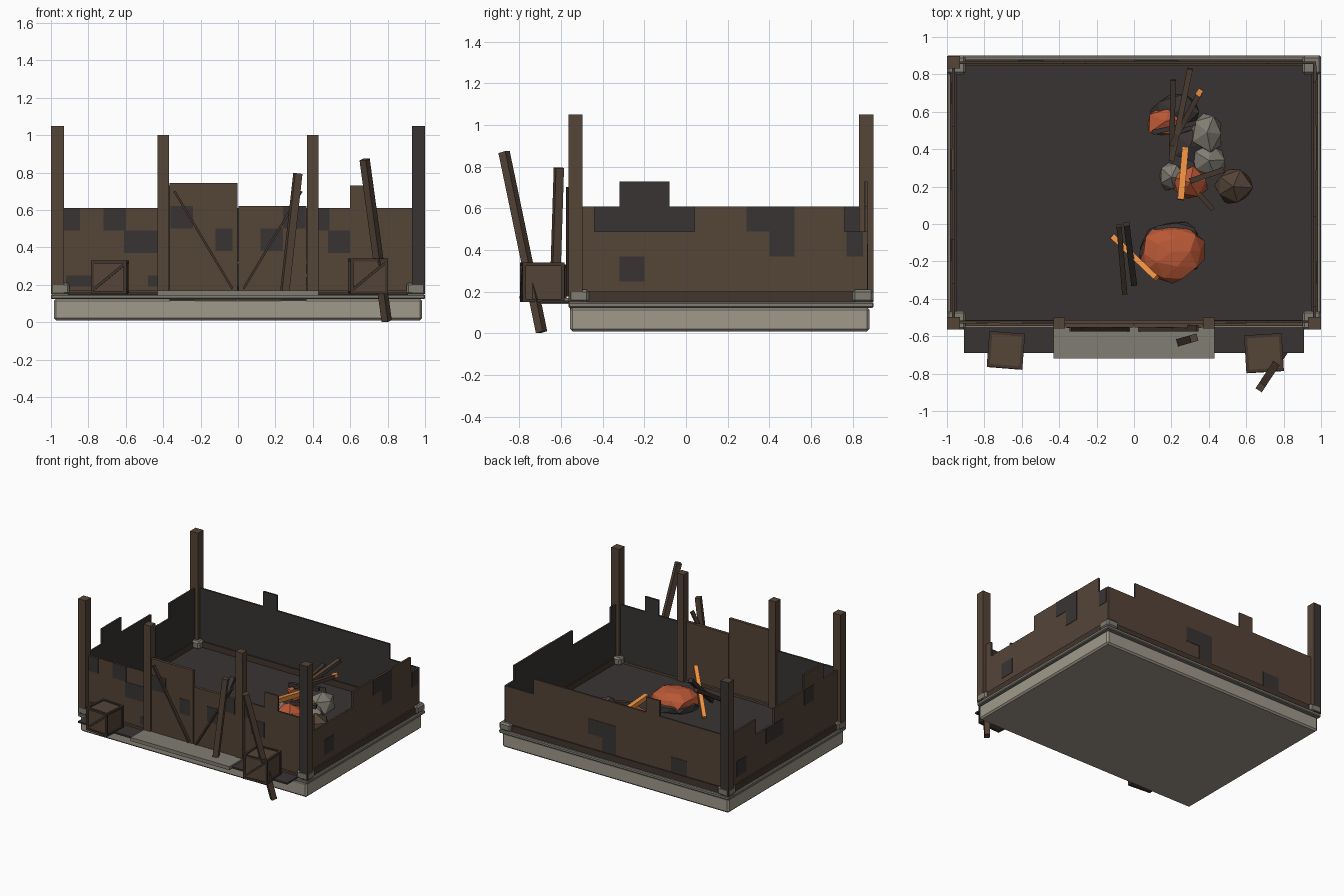
import bpy, bmesh, math, random
from mathutils import Vector, Matrix

if "Cube" in bpy.data.objects:
    bpy.data.objects.remove(bpy.data.objects["Cube"])

random.seed(4)


def mat(name, rgb):
    m = bpy.data.materials.new(name)
    m.diffuse_color = (*rgb, 1)
    m.use_nodes = True
    m.node_tree.nodes["Principled BSDF"].inputs["Base Color"].default_value = m.diffuse_color
    return m


WOOD = mat("wood", (.09, .058, .039))
DARKWOOD = mat("dark_wood", (.055, .036, .026))
CHAR = mat("charred", (.041, .034, .033))
STONE = mat("stone", (.35, .32, .26))
GREY = mat("grey_stone", (.22, .205, .17))
EMBER = mat("ember", (.48, .095, .036))
FLAME = mat("glowing_wood", (.87, .29, .055))


def finish(name, bm, m):
    bmesh.ops.recalc_face_normals(bm, faces=bm.faces)
    me = bpy.data.meshes.new(name)
    bm.to_mesh(me)
    bm.free()
    me.materials.append(m)
    ob = bpy.data.objects.new(name, me)
    bpy.context.collection.objects.link(ob)
    return ob


def box(name, x0, x1, y0, y1, z0, z1, m, bevel=0, rot=0):
    """Axis-aligned box, optionally turned about its own vertical axis."""
    bm = bmesh.new()
    bmesh.ops.create_cube(bm, size=1)
    bmesh.ops.scale(bm, vec=(x1 - x0, y1 - y0, z1 - z0), verts=bm.verts)
    ob = finish(name, bm, m)
    ob.location = ((x0 + x1) / 2, (y0 + y1) / 2, (z0 + z1) / 2)
    ob.rotation_euler.z = rot
    if bevel:
        b = ob.modifiers.new("bevel", 'BEVEL')
        b.width, b.segments = bevel, 1
    return ob


def beam(name, a, b, w, m, d=None):
    """Square bar running from point a to point b."""
    a, b = Vector(a), Vector(b)
    bm = bmesh.new()
    bmesh.ops.create_cube(bm, size=1)
    bmesh.ops.scale(bm, vec=(w, d or w, (b - a).length), verts=bm.verts)
    ob = finish(name, bm, m)
    q = (b - a).to_track_quat('Z', 'Y')
    ob.matrix_world = Matrix.Translation((a + b) / 2) @ q.to_matrix().to_4x4()
    return ob


def plate(name, steps, bottom, axis, p0, p1, m):
    """Wall sheet with a stepped top; steps are (start, end, height)."""
    pts = [(steps[0][0], bottom)]
    for s, e, h in steps:
        pts += [(s, h), (e, h)]
    pts.append((steps[-1][1], bottom))
    bm = bmesh.new()
    vs = [bm.verts.new((u, p0, z) if axis == 'y' else (p0, u, z)) for u, z in pts]
    f = bm.faces.new(vs)
    r = bmesh.ops.extrude_face_region(bm, geom=[f])
    off = (0, p1 - p0, 0) if axis == 'y' else (p1 - p0, 0, 0)
    bmesh.ops.translate(bm, vec=off, verts=[v for v in r['geom'] if isinstance(v, bmesh.types.BMVert)])
    return finish(name, bm, m)


def wall(name, steps, axis, pos, out, patches):
    """Brown outside, charred lining inside, charred patches outside."""
    plate(name, steps, .15, axis, pos, pos - out * .007, WOOD)
    plate(name + "_lining", steps, .15, axis, pos - out * .007, pos - out * .014, CHAR)
    for u0, u1, z0, z1 in patches:
        plate(name + "_patch", [(u0, u1, z1)], z0, axis, pos, pos + out * .003, CHAR)


def rock(name, c, r, m):
    bm = bmesh.new()
    bmesh.ops.create_icosphere(bm, subdivisions=2 if r[0] > .15 else 1, radius=1)
    for v in bm.verts:
        v.co *= random.uniform(.85, 1.12)
        v.co = Vector((v.co.x * r[0], v.co.y * r[1], v.co.z * r[2]))
    ob = finish(name, bm, m)
    ob.location = c
    ob.rotation_euler.z = random.uniform(-.2, .2)


# Foundation, slab, floor, step and porch strips
box("foundation", -.985, .985, -.557, .88, .01, .125, STONE, .012)
box("slab", -1, 1, -.565, .9, .123, .15, GREY, .006)
box("floor", -.955, .955, -.515, .85, .149, .154, CHAR)
box("step", -.43, .43, -.72, -.54, .142, .17, GREY)
for s in (-1, 1):
    box("porch_strip", min(s * .43, s * .91), max(s * .43, s * .91), -.69, -.55, .145, .158, CHAR)

# Sill beams
for s in (-1, 1):
    box("side_sill", s * .967 - .017, s * .967 + .017, -.545, .88, .15, .2, DARKWOOD)
box("front_sill", -.95, .95, -.545, -.512, .15, .17, WOOD)
box("back_sill", -.95, .95, .846, .88, .15, .2, DARKWOOD)

# Burnt stepped walls
wall("front_wall_left", [(-.96, -.37, .61)], 'y', -.53, -1,
     [(-.93, -.845, .49, .61), (-.72, -.6, .49, .61), (-.61, -.43, .37, .49),
      (-.92, -.78, .19, .25), (-.48, -.43, .19, .25)])
wall("front_wall_right", [(.37, .6, .61), (.6, .72, .73), (.72, .96, .61)], 'y', -.53, -1,
     [(.43, .49, .49, .61), (.48, .6, .37, .49)])
wall("back_wall", [(-.96, -.38, .61), (-.38, -.26, .73), (-.26, .72, .61), (.72, .96, .49)], 'y', .87, 1,
     [(0, .24, .31, .43), (0, .12, .19, .31), (-.62, -.48, .2, .32)])
wall("right_wall", [(-.53, -.44, .61), (-.44, .04, .49), (.04, .76, .61), (.76, .87, .49)], 'x', .972, 1,
     [(-.32, -.2, .25, .37), (.29, .52, .49, .61), (.4, .52, .37, .49), (.77, .85, .37, .49)])
wall("left_wall", [(-.53, -.32, .61), (-.32, -.08, .73), (-.08, .29, .61), (.29, .52, .49), (.52, .87, .61)],
     'x', -.972, -1, [(.18, .4, .37, .49), (.64, .76, .25, .37), (-.2, -.08, .49, .61)])

# Corner stones and posts (the back right post has burnt away)
for x in (-1, 1):
    for y in (-.515, .85):
        box("corner_stone", x * .95 - .05, x * .95 + .05, y - .05, y + .05, .148, .21, GREY, .012)
        if x < 0 or y < 0:
            py = -.53 if y < 0 else .865
            post = box("corner_post", x * .965 - .034, x * .965 + .034, py - .034, py + .034, .15, 1.05, WOOD)
            post.data.materials.append(CHAR)
            for f in post.data.polygons:
                if (x > 0 and f.normal.y < -.5) or (x < 0 and y > 0 and f.normal.y > .5):
                    f.material_index = 1

# Doorway posts, door leaves and diagonal braces
for s in (-1, 1):
    box("door_post", s * .4 - .03, s * .4 + .03, -.56, -.5, .15, 1.0, WOOD)
    top = .745 if s < 0 else .62
    box("door_leaf", min(0, s * .37) + .003, max(0, s * .37) - .003, -.553, -.53, .11, top, WOOD)
    beam("door_brace", (s * .34, -.558, .7), (s * .03, -.558, .18), .035, DARKWOOD, .012)
    for x0, x1, z0, z1 in ((.24, .36, .5, .62), (.03, .12, .38, .5), (.23, .36, .11, .14)):
        if s > 0 and x0 < .1:
            x0, x1 = .12, .24
        box("door_patch", min(s * x0, s * x1), max(s * x0, s * x1), -.556, -.552, z0, z1, CHAR)

# Crates with edge frames and a diagonal slat
for cx, cy, w, h, rot in ((-.685, -.675, .175, .172, -.08), (.695, -.69, .185, .182, .06)):
    M = Matrix.Translation((cx, cy, .15)) @ Matrix.Rotation(rot, 4, 'Z')
    box("crate", cx - w / 2, cx + w / 2, cy - w / 2, cy + w / 2, .152, .15 + h, WOOD, rot=rot)
    k = w / 2
    for a in (-k, k):
        for b in (-k, k):
            beam("crate_frame", M @ Vector((a, b, 0)), M @ Vector((a, b, h + .008)), .016, DARKWOOD)
        for z in (.008, h):
            beam("crate_frame", M @ Vector((a, -k, z)), M @ Vector((a, k, z)), .016, DARKWOOD)
            beam("crate_frame", M @ Vector((-k, a, z)), M @ Vector((k, a, z)), .016, DARKWOOD)
    beam("crate_slat", M @ Vector((-k, -k - .003, .02)), M @ Vector((k, -k - .003, h - .01)), .014, DARKWOOD)

# Fallen timbers leaning at the front
beam("leaning_timber", (.25, -.63, .165), (.32, -.61, .795), .04, WOOD)
beam("leaning_timber", (.795, -.693, .006), (.677, -.873, .87), .04, WOOD)

# Rubble heaps inside
for c, r, m in (
        ((.2, -.15, .19), (.175, .155, .1), EMBER), ((.2, -.13, .165), (.185, .155, .06), CHAR),
        ((.17, .55, .19), (.12, .09, .08), EMBER), ((.23, .6, .18), (.15, .11, .07), CHAR),
        ((.39, .49, .2), (.1, .11, .09), GREY), ((.4, .34, .18), (.11, .1, .07), GREY),
        ((.53, .2, .18), (.11, .1, .08), WOOD), ((.3, .22, .19), (.11, .09, .08), EMBER),
        ((.2, .25, .18), (.08, .08, .07), GREY), ((.3, .42, .18), (.1, .1, .06), CHAR)):
    rock("rubble_rock", c, r, m)
for a, b, w, m in (
        ((-.11, -.07, .17), (.12, -.29, .43), .03, FLAME), ((-.04, 0, .47), (0, -.32, .18), .032, CHAR),
        ((-.08, -.01, .4), (-.05, -.37, .18), .028, DARKWOOD), ((.2, .34, .25), (.21, .77, .34), .028, DARKWOOD),
        ((.2, .34, .25), (.3, .83, .38), .03, WOOD), ((.2, .42, .28), (.35, .7, .32), .028, DARKWOOD),
        ((.34, .69, .32), (.36, .72, .325), .029, FLAME), ((.25, .13, .32), (.275, .41, .28), .035, FLAME),
        ((.1, .49, .27), (.33, .54, .27), .026, CHAR), ((.3, .23, .28), (.48, .29, .27), .03, DARKWOOD),
        ((.34, .17, .22), (.42, .08, .17), .026, WOOD)):
    beam("burnt_stick", a, b, w, m)
